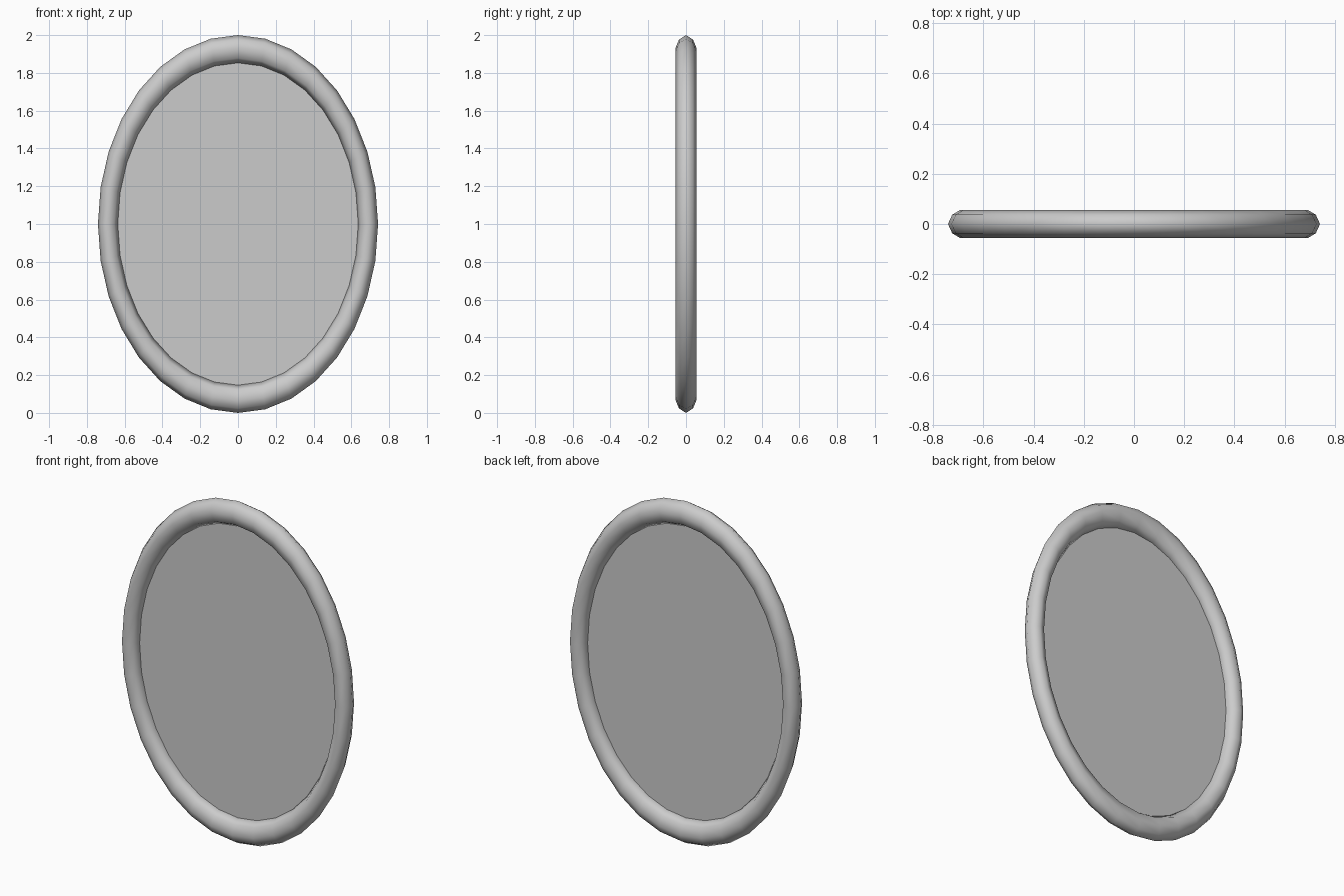
import bpy, bmesh
from math import sin, cos, pi

if "Cube" in bpy.data.objects:
    bpy.data.objects.remove(bpy.data.objects["Cube"])

SEG = 32                  # steps around the oval
MID = (0.689, 0.9265)     # tube centre line half sizes (x, z)
TUBE = (0.0525, 0.0735)   # tube half thickness in x and z
CENTRE_Z = 1.0
# tube cross-section: (outward factor, depth y)
PROFILE = [(1, 0), (0.68, 0.037), (0.1, 0.055), (-0.66, 0.038),
           (-1, 0), (-0.66, -0.038), (0.1, -0.055), (0.68, -0.037)]


def finish(bm, name):
    bmesh.ops.recalc_face_normals(bm, faces=bm.faces)
    mesh = bpy.data.meshes.new(name)
    bm.to_mesh(mesh)
    bm.free()
    obj = bpy.data.objects.new(name, mesh)
    bpy.context.collection.objects.link(obj)
    return obj


# oval frame: cross-section swept around the ellipse
bm = bmesh.new()
rings = []
for i in range(SEG):
    a = 2 * pi * i / SEG
    rings.append([bm.verts.new(((MID[0] + TUBE[0] * o) * cos(a), y,
                                CENTRE_Z + (MID[1] + TUBE[1] * o) * sin(a)))
                  for o, y in PROFILE])
n = len(PROFILE)
for i in range(SEG):
    r, s = rings[i], rings[(i + 1) % SEG]
    for j in range(n):
        k = (j + 1) % n
        bm.faces.new((r[j], s[j], s[k], r[k]))
for f in bm.faces:
    f.smooth = True
finish(bm, "oval_frame")

# flat mirror pane filling the frame, its rim tucked just inside the tube
bm = bmesh.new()
bm.faces.new([bm.verts.new((0.642 * cos(2 * pi * i / SEG), 0,
                            CENTRE_Z + 0.86 * sin(2 * pi * i / SEG)))
              for i in range(SEG)])
finish(bm, "mirror_pane")
